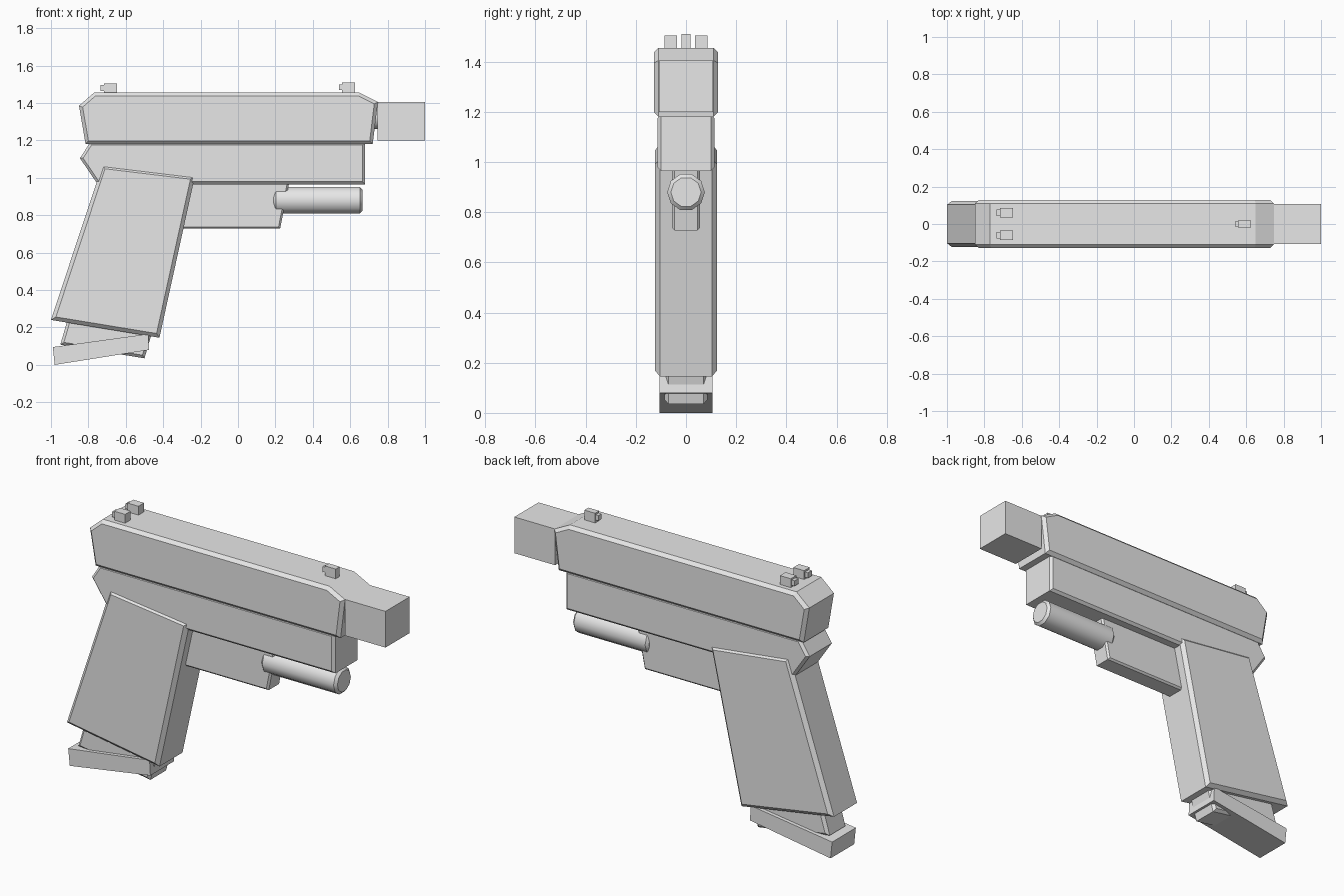
import bpy
import bmesh
import math
from mathutils import Matrix

if "Cube" in bpy.data.objects:
    bpy.data.objects.remove(bpy.data.objects["Cube"], do_unlink=True)

GREY = (0.8, 0.8, 0.8, 1.0)
grey = bpy.data.materials.new("plain grey")
grey.use_nodes = True
grey.diffuse_color = GREY
grey.node_tree.nodes["Principled BSDF"].inputs["Base Color"].default_value = GREY


def finish(name, bm):
    bmesh.ops.recalc_face_normals(bm, faces=bm.faces)
    mesh = bpy.data.meshes.new(name)
    bm.to_mesh(mesh)
    bm.free()
    mesh.materials.append(grey)
    obj = bpy.data.objects.new(name, mesh)
    bpy.context.collection.objects.link(obj)
    return obj


def plate(name, profile, half, chamfer=0.0):
    """Side profile (x, z) extruded across y, with chamfered rims on both sides."""
    bm = bmesh.new()
    face = bm.faces.new([bm.verts.new((x, -half, z)) for x, z in profile])
    ext = bmesh.ops.extrude_face_region(bm, geom=[face], use_keep_orig=True)
    moved = [g for g in ext["geom"] if isinstance(g, bmesh.types.BMVert)]
    bmesh.ops.translate(bm, verts=moved, vec=(0, 2 * half, 0))
    bmesh.ops.recalc_face_normals(bm, faces=bm.faces)
    if chamfer:
        rims = [e for e in bm.edges if abs(e.verts[0].co.y - e.verts[1].co.y) < half]
        bmesh.ops.bevel(bm, geom=rims, offset=chamfer, segments=1,
                        affect='EDGES', clamp_overlap=True)
    return finish(name, bm)


def box(name, x0, x1, y0, y1, z0, z1):
    bm = bmesh.new()
    m = Matrix.Translation(((x0 + x1) / 2, (y0 + y1) / 2, (z0 + z1) / 2))
    m = m @ Matrix.Diagonal((x1 - x0, y1 - y0, z1 - z0, 1))
    bmesh.ops.create_cube(bm, size=1, matrix=m)
    return finish(name, bm)


def tube(name, x0, x1, z, radius, sides, chamfer):
    bm = bmesh.new()
    m = Matrix.Translation(((x0 + x1) / 2, 0, z)) @ Matrix.Rotation(math.pi / 2, 4, 'Y')
    bmesh.ops.create_cone(bm, cap_ends=True, segments=sides, radius1=radius,
                          radius2=radius, depth=x1 - x0, matrix=m)
    ends = [e for e in bm.edges if abs(e.verts[0].co.x - e.verts[1].co.x) < 0.01]
    bmesh.ops.bevel(bm, geom=ends, offset=chamfer, segments=1, affect='EDGES')
    for f in bm.faces:
        f.smooth = True
    obj = finish(name, bm)
    obj.data.set_sharp_from_angle(angle=math.radians(40))
    return obj


# Upper slide and lower frame
plate("slide", [(-0.85, 1.385), (-0.77, 1.455), (0.65, 1.455), (0.748, 1.405),
                (0.72, 1.18), (-0.815, 1.18)], 0.128, 0.018)
plate("frame", [(-0.845, 1.105), (-0.79, 1.19), (0.68, 1.19), (0.68, 0.965),
                (-0.75, 0.965)], 0.113, 0.014)

# Grip, magazine and its base
plate("grip", [(-0.725, 1.07), (-0.23, 1.01), (-0.42, 0.145), (-1.0, 0.24)], 0.123, 0.02)
plate("magazine", [(-0.9, 0.28), (-0.95, 0.108), (-0.5, 0.035), (-0.44, 0.24)], 0.085, 0.015)
plate("magazine_base", [(-0.99, 0.095), (-0.48, 0.165), (-0.475, 0.08), (-0.98, 0)], 0.106)

# Block below the frame carrying the round lamp
plate("lower_block", [(-0.32, 0.98), (0.275, 0.98), (0.225, 0.728), (-0.32, 0.728)],
      0.056, 0.01)
tube("lamp", 0.19, 0.665, 0.88, 0.075, 10, 0.014)

# Muzzle block with the short barrel joining it to the slide
box("muzzle_block", 0.745, 1.0, -0.108, 0.108, 1.2, 1.405)
tube("barrel", 0.6, 0.76, 1.325, 0.065, 12, 0.005)


# Sights, each with a small marker facing the rear
def sight(name, x, y, half, top):
    box(name, x, x + 0.068, y - half, y + half, 1.44, top)
    box(name + "_marker", x - 0.018, x + 0.01, y - half * 0.7, y + half * 0.7,
        top - 0.04, top - 0.01)


for side, label in ((1, "left"), (-1, "right")):
    sight("rear_sight_" + label, -0.716, side * 0.06, 0.025, 1.505)
sight("front_sight", 0.557, 0, 0.018, 1.51)
